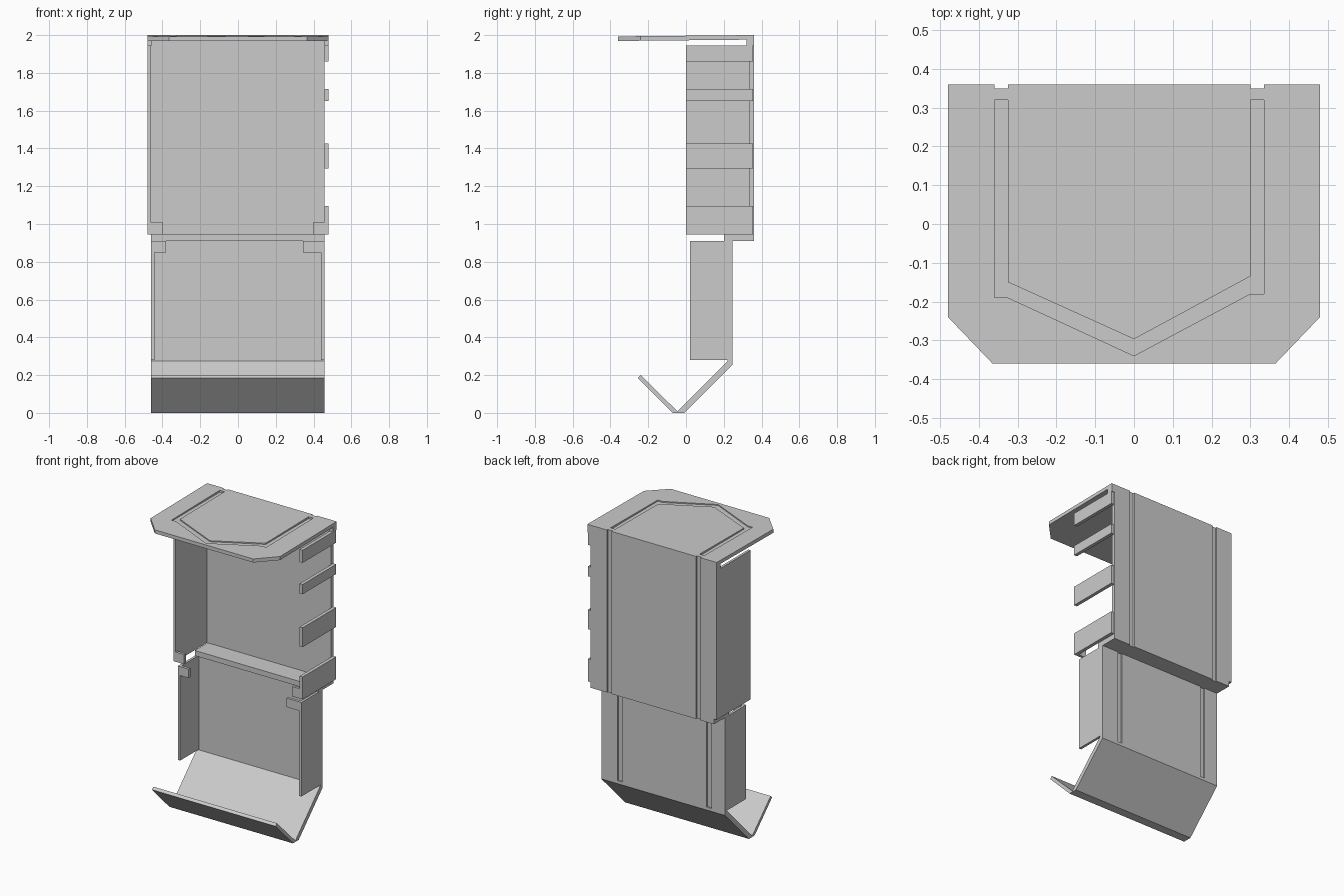
import bpy
import bmesh
from mathutils import Vector

if "Cube" in bpy.data.objects:
    bpy.data.objects.remove(bpy.data.objects["Cube"], do_unlink=True)

# One plain sheet metal colour
GREY = (0.6, 0.6, 0.6, 1)
metal = bpy.data.materials.new("grey sheet metal")
metal.use_nodes = True
metal.diffuse_color = GREY
metal.node_tree.nodes["Principled BSDF"].inputs["Base Color"].default_value = GREY

AXES = {"x": lambda u, v, h: (h, u, v), "z": lambda u, v, h: (u, v, h)}


def prism(name, outline, low, high, axis="z"):
    """Extrude a closed 2D outline along an axis."""
    bm = bmesh.new()
    base = bm.faces.new([bm.verts.new(AXES[axis](u, v, low)) for u, v in outline])
    grown = bmesh.ops.extrude_face_region(bm, geom=[base])["geom"]
    moved = [g for g in grown if isinstance(g, bmesh.types.BMVert)]
    bmesh.ops.translate(bm, verts=moved, vec=Vector(AXES[axis](0, 0, high - low)))
    bmesh.ops.recalc_face_normals(bm, faces=bm.faces)
    mesh = bpy.data.meshes.new(name)
    bm.to_mesh(mesh)
    bm.free()
    mesh.materials.append(metal)
    obj = bpy.data.objects.new(name, mesh)
    bpy.context.collection.objects.link(obj)
    return obj


def box(name, x, y, z):
    outline = [(x[0], y[0]), (x[1], y[0]), (x[1], y[1]), (x[0], y[1])]
    return prism(name, outline, z[0], z[1])


GROOVES = [(-0.36, -0.325), (0.30, 0.335)]


def grooved_panel(name, x, y, z):
    """Upright sheet with two shallow grooves down its back face."""
    outline = [(x[1], y[1]), (x[1], y[0]), (x[0], y[0]), (x[0], y[1])]
    floor = y[1] - 0.01
    for a, b in GROOVES:
        outline += [(a, y[1]), (a, floor), (b, floor), (b, y[1])]
    return prism(name, outline, z[0], z[1])


# Upper tray back, shelf and side wall
grooved_panel("upper_back", (-0.48, 0.457), (0.335, 0.36), (0.945, 1.945))
grooved_panel("upper_back_top", (-0.48, 0.48), (0.335, 0.36), (1.945, 2.0))
grooved_panel("upper_back_bottom", (-0.46, 0.457), (0.335, 0.36), (0.91, 0.945))
box("middle_shelf", (-0.46, 0.457), (0.20, 0.335), (0.91, 0.945))
box("right_upper_wall", (-0.48, -0.463), (0, 0.355), (0.945, 1.945))

# Strips forming the open left wall
for i, z in enumerate([(0.945, 1.095), (1.295, 1.425), (1.65, 1.715), (1.86, 1.945)]):
    box(f"left_wall_strip_{i + 1}", (0.457, 0.48), (0, 0.355), z)

# Front tabs on both trays, and corner bends below the lid
for side, upper, lower, corner in [
    ("right", (-0.465, -0.40), (-0.46, -0.38), (-0.48, -0.455)),
    ("left", (0.40, 0.46), (0.345, 0.455), (0.455, 0.48)),
]:
    box(side + "_upper_tab", upper, (0, 0.018), (0.945, 1.01))
    box(side + "_lower_tab", lower, (0.02, 0.038), (0.85, 0.91))
    box(side + "_corner_bend", corner, (0.32, 0.336), (1.945, 1.98))

# Lower tray
grooved_panel("lower_back", (-0.46, 0.457), (0.22, 0.245), (0.255, 0.912))
for side, x in [("right", (-0.46, -0.443)), ("left", (0.44, 0.457))]:
    box(side + "_lower_wall", x, (0.02, 0.24), (0.28, 0.91))

# Folded V-shaped trough at the foot
trough = [(0.245, 0.255), (-0.01, 0), (-0.07, 0), (-0.255, 0.185),
          (-0.24, 0.20), (-0.045, 0.008), (0.22, 0.275), (0.245, 0.275)]
prism("bottom_trough", trough, -0.46, 0.457, "x")

# Lid with clipped front corners, sloping slightly forward
lid = prism("lid", [(-0.48, 0.336), (-0.48, -0.24), (-0.365, -0.36),
                    (0.365, -0.36), (0.48, -0.24), (0.48, 0.336)], 1.976, 2.0)
for v in lid.data.vertices:
    v.co.z -= 0.01 * (0.336 - v.co.y)

# Shallow angular groove pressed into the lid
cutter = prism("lid_groove_cutter", [
    (-0.36, 0.32), (-0.36, -0.19), (-0.325, -0.19), (0, -0.34), (0.30, -0.18),
    (0.335, -0.18), (0.335, 0.32), (0.30, 0.32), (0.30, -0.135), (0, -0.297),
    (-0.325, -0.15), (-0.325, 0.32)], 1.987, 2.05)
cut = lid.modifiers.new("groove", "BOOLEAN")
cut.operation = "DIFFERENCE"
cut.solver = "EXACT"
cut.object = cutter
cutter.hide_render = True
cutter.hide_viewport = True
